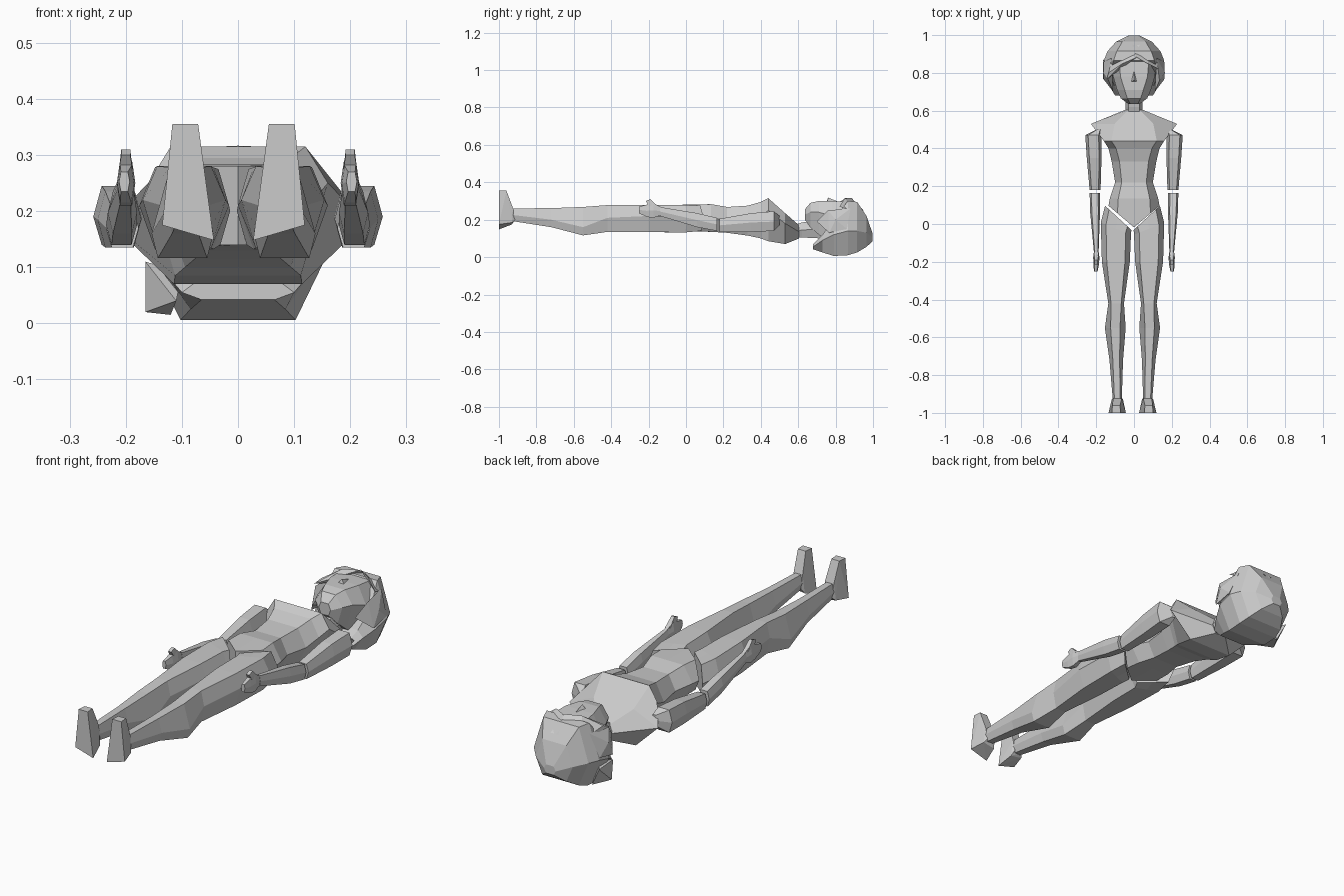
import bpy, bmesh
from mathutils import Vector


def finish(name, bm):
    bmesh.ops.recalc_face_normals(bm, faces=bm.faces)
    me = bpy.data.meshes.new(name)
    bm.to_mesh(me)
    bm.free()
    ob = bpy.data.objects.new(name, me)
    bpy.context.collection.objects.link(ob)
    return ob


def ring(y, x0, x1, z0, z1, zm=None, kt=0.65, kb=0.65, slant=0.0):
    """Eight-point section across y; slant tilts the cut outward from x = 0."""
    zm = (z0 + z1) / 2 if zm is None else zm
    c, h = (x0 + x1) / 2, (x1 - x0) / 2
    pts = [(c + h, zm), (c + kt * h, z1), (c, z1), (c - kt * h, z1),
           (c - h, zm), (c - kb * h, z0), (c, z0), (c + kb * h, z0)]
    return [(x, y + slant * abs(x), z) for x, z in pts]


def loft(name, rings, side=1, dx=0.0):
    bm = bmesh.new()
    loops = [[bm.verts.new((side * x + dx, y, z)) for x, y, z in r] for r in rings]
    for a, b in zip(loops, loops[1:]):
        for i in range(8):
            j = (i + 1) % 8
            bm.faces.new((a[i], a[j], b[j], b[i]))
    for e in (loops[0], loops[-1]):
        bm.faces.new([e[i] for i in (0, 1, 2, 6, 7)])
        bm.faces.new([e[i] for i in (2, 3, 4, 5, 6)])
    return finish(name, bm)


def hull(name, pts, side=1, dx=0.0):
    bm = bmesh.new()
    for x, y, z in pts:
        bm.verts.new((side * x + dx, y, z))
    res = bmesh.ops.convex_hull(bm, input=bm.verts)
    loose = [v for v in bm.verts if not v.link_faces]
    bmesh.ops.delete(bm, geom=loose, context='VERTS')
    return finish(name, bm)


def centred(y, hx, *a, **k):
    return ring(y, -hx, hx, *a, **k)


# torso with pointed shoulders and V-cut pelvis
loft("torso", [
    centred(0.605, 0.045, 0.10, 0.17),
    centred(0.53, 0.228, 0.07, 0.235, 0.18, 0.45, 0.5),
    centred(0.44, 0.16, 0.085, 0.315, 0.25, 0.75, 0.7),
    centred(0.40, 0.135, 0.10, 0.295, 0.22, 0.7, 0.7),
    centred(0.33, 0.118, 0.115, 0.275),
    centred(0.22, 0.10, 0.13, 0.268),
    centred(0.135, 0.128, 0.135, 0.283),
    centred(-0.018, 0.135, 0.14, 0.28, slant=0.85)])

# neck
loft("neck", [centred(0.57, 0.042, 0.10, 0.17), centred(0.62, 0.045, 0.105, 0.185),
              centred(0.72, 0.045, 0.10, 0.20)])

# face and jaw
loft("head", [
    centred(0.635, 0.03, 0.20, 0.255),
    centred(0.665, 0.07, 0.16, 0.29, 0.24, 0.5),
    centred(0.71, 0.09, 0.12, 0.30, 0.24, 0.55),
    centred(0.78, 0.11, 0.07, 0.30, 0.22),
    centred(0.86, 0.12, 0.06, 0.295, 0.20),
    centred(0.92, 0.10, 0.07, 0.26)])
hull("nose", [(-0.018, 0.755, 0.295), (0.018, 0.755, 0.295), (0, 0.76, 0.318),
              (0, 0.81, 0.298), (0, 0.75, 0.29)])

# hair shell: full round at the crown, only behind the head lower down
loft("hair", [
    centred(0.998, 0.03, 0.085, 0.125),
    centred(0.965, 0.095, 0.055, 0.22, 0.13),
    centred(0.915, 0.14, 0.025, 0.295, 0.14),
    centred(0.865, 0.16, 0.01, 0.30, 0.14, 0.68),
    centred(0.79, 0.158, 0.006, 0.20, 0.12, 0.8),
    centred(0.73, 0.13, 0.025, 0.12, 0.09, 0.8),
    centred(0.68, 0.10, 0.042, 0.07, 0.055, 0.8)])

# fringe and side locks
hull("fringe_left", [(0.03, 0.95, 0.25), (0.01, 0.88, 0.316), (-0.06, 0.85, 0.315),
                     (-0.11, 0.91, 0.24), (-0.135, 0.80, 0.27), (-0.07, 0.87, 0.27),
                     (-0.145, 0.765, 0.255)])
hull("fringe_right", [(-0.01, 0.95, 0.25), (0.01, 0.885, 0.316), (0.07, 0.85, 0.314),
                      (0.11, 0.91, 0.24), (0.13, 0.82, 0.27), (0.06, 0.88, 0.27)])
for s, label in ((1, "right"), (-1, "left")):
    hull("side_lock_" + label, [(0.12, 0.88, 0.26), (0.16, 0.86, 0.15), (0.135, 0.76, 0.25),
                                (0.163, 0.80, 0.20), (0.16, 0.765, 0.13), (0.12, 0.80, 0.15),
                                (0.11, 0.70, 0.19)], s)
hull("back_lock_left", [(-0.163, 0.87, 0.10), (-0.165, 0.77, 0.11), (-0.165, 0.78, 0.02),
                        (-0.12, 0.86, 0.015), (-0.11, 0.72, 0.04), (-0.10, 0.78, 0.09)])

for s, label in ((1, "right"), (-1, "left")):
    # arms
    loft("upper_arm_" + label, [
        ring(0.50, 0.175, 0.20, 0.17, 0.22),
        ring(0.47, 0.172, 0.258, 0.14, 0.245, 0.19),
        ring(0.35, 0.172, 0.25, 0.135, 0.235),
        ring(0.18, 0.177, 0.235, 0.135, 0.205)], s)
    loft("forearm_" + label, [
        ring(0.165, 0.18, 0.235, 0.14, 0.21),
        ring(0.06, 0.18, 0.232, 0.16, 0.235),
        ring(-0.14, 0.187, 0.213, 0.22, 0.268)], s)
    # hands
    loft("hand_" + label, [
        ring(-0.13, 0.19, 0.21, 0.225, 0.265),
        ring(-0.175, 0.183, 0.216, 0.21, 0.29),
        ring(-0.21, 0.185, 0.215, 0.215, 0.28),
        ring(-0.252, 0.193, 0.212, 0.235, 0.27)], s)
    hull("thumb_" + label, [(0.188, -0.15, 0.27), (0.212, -0.15, 0.27), (0.188, -0.20, 0.275),
                            (0.212, -0.20, 0.275), (0.192, -0.19, 0.31), (0.208, -0.19, 0.31),
                            (0.192, -0.215, 0.30), (0.208, -0.215, 0.30)], s)
    # legs
    loft("leg_" + label, [
        ring(-0.037, 0.006, 0.145, 0.14, 0.275, 0.20, 0.7, 0.75, slant=0.92),
        ring(-0.06, 0.008, 0.168, 0.132, 0.278, 0.21, slant=0.4),
        ring(-0.20, 0.014, 0.162, 0.134, 0.28, 0.22),
        ring(-0.42, 0.045, 0.128, 0.135, 0.278, 0.21),
        ring(-0.55, 0.036, 0.146, 0.116, 0.268, 0.16, 0.45, 0.8),
        ring(-0.72, 0.05, 0.122, 0.16, 0.262, 0.20, 0.5),
        ring(-0.945, 0.057, 0.103, 0.195, 0.26)], s, -0.008)
    # feet, toes pointing up
    hull("foot_" + label, [
        (0.063, -1.0, 0.355), (0.109, -1.0, 0.355), (0.066, -0.96, 0.355), (0.106, -0.96, 0.355),
        (0.057, -0.925, 0.262), (0.103, -0.925, 0.262), (0.06, -0.915, 0.20), (0.10, -0.915, 0.20),
        (0.035, -1.0, 0.148), (0.127, -1.0, 0.175), (0.05, -0.93, 0.175), (0.11, -0.93, 0.185)],
        s, -0.008)
